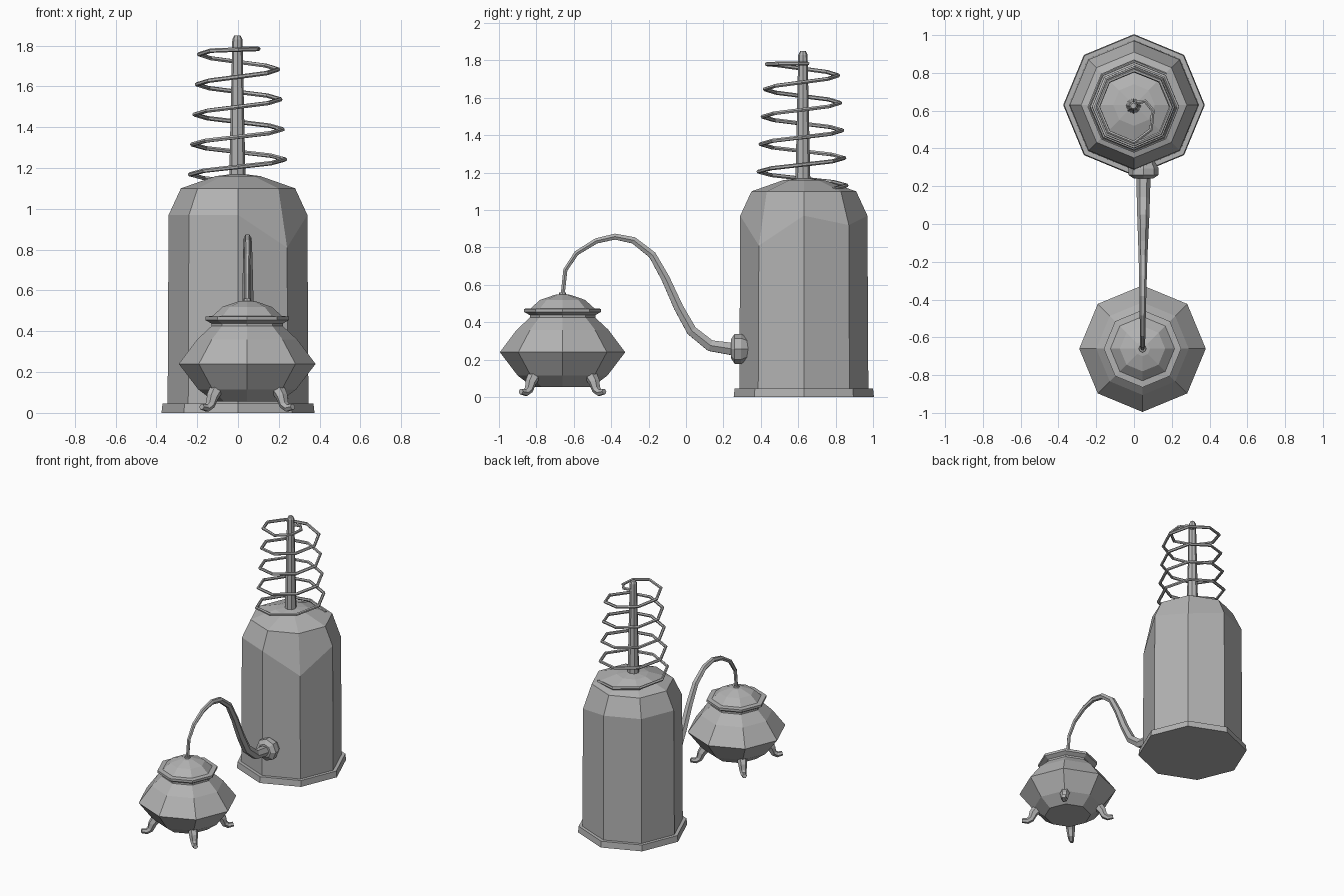
import bpy, bmesh, math
from mathutils import Vector, Matrix

cube = bpy.data.objects.get("Cube")
if cube:
    bpy.data.objects.remove(cube)

grey = bpy.data.materials.new("plain_grey")
GREY = (0.45, 0.45, 0.45, 1)
grey.use_nodes = True
grey.diffuse_color = GREY
grey.node_tree.nodes["Principled BSDF"].inputs["Base Color"].default_value = GREY


def add_object(name, mesh):
    mesh.materials.clear()
    mesh.materials.append(grey)
    obj = bpy.data.objects.new(name, mesh)
    bpy.context.collection.objects.link(obj)
    return obj


def lathe(name, profile, centre, sides=8, rotation=None, adjust=None):
    """Turn a (radius, height) profile into a flat-sided solid."""
    bm = bmesh.new()
    rings = []
    for r, z in profile:
        ring = []
        for i in range(sides):
            a = math.tau * i / sides
            ring.append(bm.verts.new((r * math.cos(a), r * math.sin(a), z)))
        rings.append(ring)
    for low, high in zip(rings, rings[1:]):
        for i in range(sides):
            j = (i + 1) % sides
            bm.faces.new((low[i], low[j], high[j], high[i]))
    bm.faces.new(rings[0][::-1])
    bm.faces.new(rings[-1])
    if adjust:
        adjust(rings)
    matrix = Matrix.Translation(centre)
    if rotation:
        matrix = matrix @ rotation
    bm.transform(matrix)
    bmesh.ops.recalc_face_normals(bm, faces=bm.faces)
    mesh = bpy.data.meshes.new(name)
    bm.to_mesh(mesh)
    bm.free()
    return add_object(name, mesh)


def tube(name, points, radii):
    """Sweep a six-sided section along a path with a radius at each point."""
    curve = bpy.data.curves.new(name + "_path", "CURVE")
    curve.dimensions = "3D"
    curve.bevel_depth = 1
    curve.bevel_resolution = 1
    curve.use_fill_caps = True
    spline = curve.splines.new("POLY")
    spline.points.add(len(points) - 1)
    for p, co, r in zip(spline.points, points, radii):
        p.co = (*co, 1)
        p.radius = r
    spline.use_smooth = False
    path = bpy.data.objects.new(name + "_path", curve)
    bpy.context.collection.objects.link(path)
    graph = bpy.context.evaluated_depsgraph_get()
    mesh = bpy.data.meshes.new_from_object(path.evaluated_get(graph))
    bpy.data.objects.remove(path)
    for poly in mesh.polygons:
        poly.use_smooth = False
    return add_object(name, mesh)


# Tall tank with foot plate and slightly uneven shoulder
tank = Vector((0, 0.63, 0))


def dent_shoulder(rings):
    rings[1][7].co.z = 0.81
    rings[1][1].co.z = 0.92


lathe("tank_base", [(0.375, 0), (0.37, 0.045)], tank)
lathe("tank_body", [(0.345, 0.03), (0.34, 0.97), (0.28, 1.1), (0.11, 1.16), (0.03, 1.17)],
      tank, adjust=dent_shoulder)

# Central rod with rounded tip
lathe("rod", [(0.04, 1.15), (0.025, 1.83), (0.015, 1.85)], tank + Vector((-0.003, -0.005, 0)))

# Coil climbing around the rod, its end hooked inward to the rod
coil = []
for k in range(1, 39):
    a = math.tau * k / 8
    z = min(1.095 + 0.147 * k / 8, 1.78)
    r = 0.235 - 0.076 * (z - 1.17)
    coil.append(tank + Vector((r * math.cos(a), r * math.sin(a) - 0.01, z)))
for x, y in [(0.09, -0.13), (0.1, -0.03), (0.06, 0.02), (0, 0.01)]:
    coil.append(tank + Vector((x, y, 1.783)))
tube("coil", coil, [0.011] * len(coil))

# Cauldron and lid
pot = Vector((0.045, -0.66, 0))
lathe("cauldron", [(0.16, 0.055), (0.24, 0.115), (0.335, 0.24), (0.245, 0.36),
                   (0.175, 0.425), (0.175, 0.46)], pot)
lathe("cauldron_lid", [(0.17, 0.435), (0.205, 0.455), (0.205, 0.472), (0.17, 0.475),
                       (0.12, 0.52), (0.04, 0.547), (0.015, 0.55)], pot)
lathe("lid_collar", [(0.022, 0.54), (0.018, 0.56)], pot)

# Four splayed feet on the diagonals
for i, side in enumerate(["back_left", "back_right", "front_right", "front_left"]):
    a = math.tau * (i + 0.5) / 4
    out = Vector((math.cos(a), math.sin(a), 0))
    path = [pot + out * r + Vector((0, 0, z))
            for r, z in [(0.21, 0.12), (0.24, 0.08), (0.255, 0.04), (0.28, 0.024), (0.315, 0.03)]]
    tube("foot_" + side, path, [0.035, 0.03, 0.024, 0.02, 0.016])

# Swan-neck pipe widening towards the tank
neck = [(-0.66, 0.54), (-0.645, 0.68), (-0.585, 0.77), (-0.48, 0.835), (-0.38, 0.858),
        (-0.28, 0.838), (-0.18, 0.76), (-0.11, 0.635), (-0.04, 0.48), (0.03, 0.355),
        (0.13, 0.275), (0.26, 0.255)]
last = len(neck) - 1
tube("pipe", [(0.045 + 0.005 * i / last, y, z) for i, (y, z) in enumerate(neck)],
     [0.012 + 0.026 * (i / last) ** 1.4 for i in range(last + 1)])

# Faceted coupling where the pipe enters the tank
lathe("pipe_coupling", [(0.05, 0), (0.08, 0.02), (0.08, 0.055), (0.055, 0.1)],
      Vector((0.05, 0.24, 0.258)), rotation=Matrix.Rotation(-math.pi / 2, 4, "X"))
